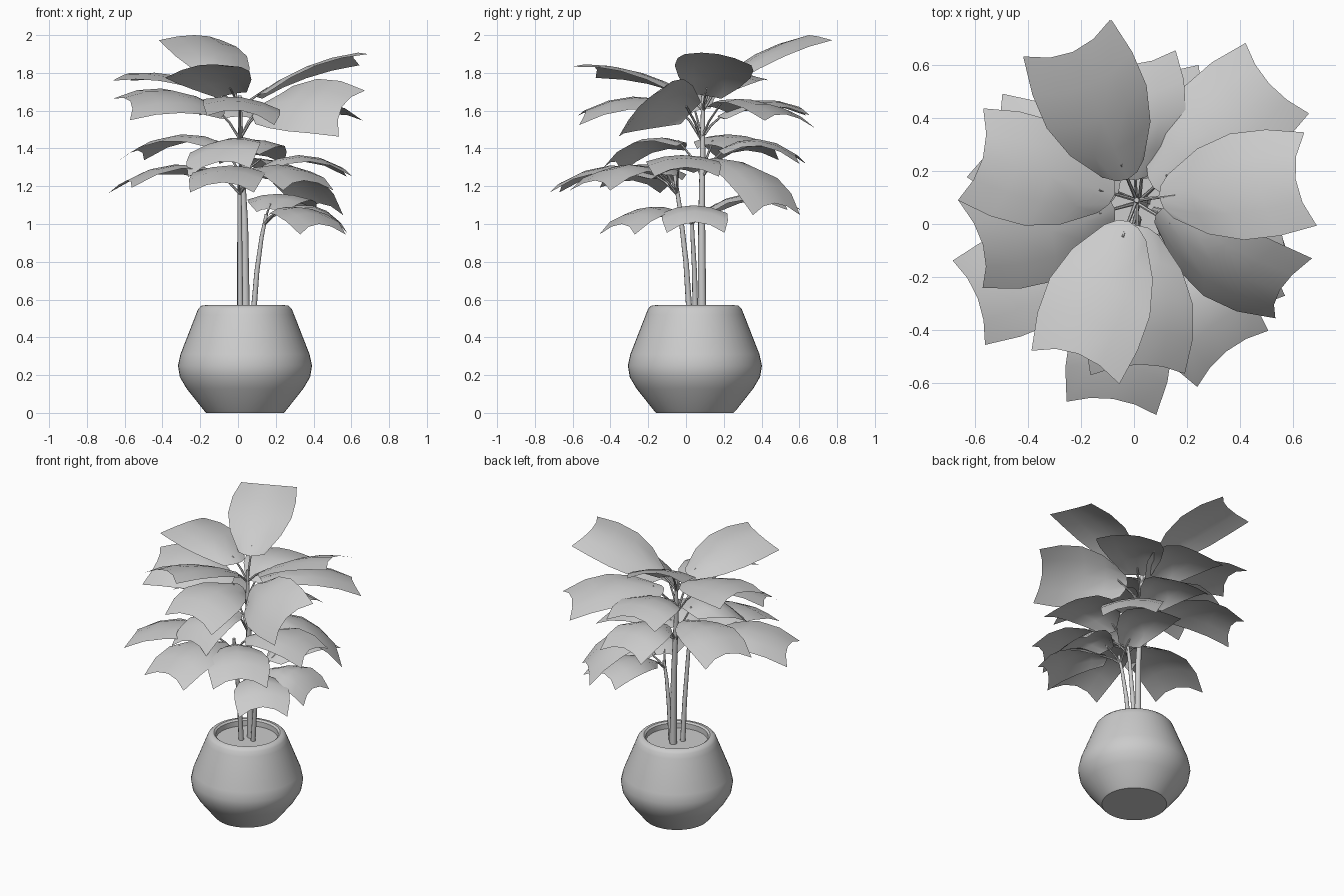
import bpy, bmesh, math
from mathutils import Vector

if "Cube" in bpy.data.objects:
    bpy.data.objects.remove(bpy.data.objects["Cube"])

CX, CY = 0.037, 0.047          # pot axis


def finish(name, bm, angle=None):
    me = bpy.data.meshes.new(name)
    bm.to_mesh(me)
    bm.free()
    ob = bpy.data.objects.new(name, me)
    bpy.context.collection.objects.link(ob)
    bpy.ops.object.select_all(action='DESELECT')
    bpy.context.view_layer.objects.active = ob
    ob.select_set(True)
    if angle:
        bpy.ops.object.shade_smooth_by_angle(angle=math.radians(angle))
    else:
        bpy.ops.object.shade_smooth()
    return ob


def lathe(name, profile, steps=48):
    bm = bmesh.new()
    vs = [bm.verts.new((r, 0, z)) for r, z in profile]
    es = [bm.edges.new(p) for p in zip(vs, vs[1:])]
    bmesh.ops.spin(bm, geom=vs + es, axis=(0, 0, 1), cent=(0, 0, 0),
                   angle=math.tau, steps=steps, use_duplicate=False)
    bmesh.ops.remove_doubles(bm, verts=bm.verts, dist=1e-4)
    bmesh.ops.recalc_face_normals(bm, faces=bm.faces)
    ob = finish(name, bm, 40)
    ob.location = (CX, CY, 0)
    return ob


def tube(name, points, r0, r1, sides=8):
    # tapered round stalk along a path
    bm = bmesh.new()
    pts = [Vector(p) for p in points]
    rings = []
    for i, p in enumerate(pts):
        d = (pts[min(i + 1, len(pts) - 1)] - pts[max(i - 1, 0)]).normalized()
        a = d.cross(Vector((0.3, 1, 0.1))).normalized()
        b = d.cross(a)
        r = r0 + (r1 - r0) * i / (len(pts) - 1)
        rings.append([bm.verts.new(p + r * (a * math.cos(t) + b * math.sin(t)))
                      for t in (math.tau * k / sides for k in range(sides))])
    for lo, hi in zip(rings, rings[1:]):
        for k in range(sides):
            m = (k + 1) % sides
            bm.faces.new((lo[k], lo[m], hi[m], hi[k]))
    bm.faces.new(rings[0])
    bm.faces.new(rings[-1])
    bmesh.ops.recalc_face_normals(bm, faces=bm.faces)
    return finish(name, bm, 50)


HALF_WIDTHS = [0.085, 0.165, 0.205, 0.205, 0.18]


def leaf(name, base, tip, dz, arch, scale=1.0):
    # low-poly arched blade; dz lifts the left edge over the right one
    f = (tip - base).normalized()
    s = f.cross(Vector((0, 0, 1))).normalized()
    s = (s - Vector((0, 0, dz / 0.36))).normalized()
    n = s.cross(f).normalized()
    length = (tip - base).length
    bm = bmesh.new()
    rows = []
    for i, w in enumerate(HALF_WIDTHS):
        u = i / 4
        row = []
        for j in range(5):
            v = j / 2 - 1
            row.append(bm.verts.new(
                base + f * (length * u + 0.04 * v * v)
                + s * (v * w * scale)
                + n * (arch * 4 * u * (1 - u) - 0.05 * v * v * (0.4 + 0.6 * u))))
        rows.append(row)
    for a, b in zip(rows, rows[1:]):
        for j in range(4):
            bm.faces.new((a[j], a[j + 1], b[j + 1], b[j]))
    bmesh.ops.recalc_face_normals(bm, faces=bm.faces)
    return finish(name, bm)


# pot and soil
lathe("pot", [(0, 0), (0.205, 0), (0.215, 0.01), (0.31, 0.13), (0.345, 0.19),
              (0.355, 0.25), (0.342, 0.31), (0.26, 0.52), (0.248, 0.55),
              (0.232, 0.567), (0.21, 0.57), (0.198, 0.56), (0.195, 0.49)])
lathe("soil", [(0, 0.525), (0.197, 0.525)])

# stems
tube("tall_stem", [(0.04, 0.085, 0.5), (0.035, 0.083, 1.0),
                   (0.015, 0.088, 1.4), (0.01, 0.09, 1.68)], 0.024, 0.01)
tube("front_stem", [(0.012, 0.02, 0.5), (0.01, 0.0, 0.8),
                    (0.008, -0.035, 1.1), (0.01, -0.06, 1.26)], 0.017, 0.01)
tube("right_stem", [(0.08, 0.05, 0.5), (0.1, 0.045, 0.75),
                    (0.125, 0.035, 0.93), (0.15, 0.03, 1.05)], 0.016, 0.009)

# leaf tiers: hub, arch, width scale, then (tip x, y, z, base z, edge tilt)
TIERS = {
    "top": ((0.01, 0.09, 1.6), 0.035, 1.0, [
        (-0.23, 0.65, 2.00, 1.74, 0.0),
        (0.61, 0.17, 1.90, 1.68, -0.06),
        (-0.21, -0.49, 1.84, 1.69, 0.06),
        (-0.57, 0.25, 1.80, 1.70, 0.0)]),
    "upper": ((0.01, 0.08, 1.45), 0.06, 1.0, [
        (0.51, 0.53, 1.58, 1.62, -0.04),
        (0.55, -0.25, 1.62, 1.60, 0.33),
        (-0.57, -0.08, 1.65, 1.60, -0.12),
        (-0.02, 0.60, 1.62, 1.57, 0.0),
        (0.02, -0.53, 1.60, 1.62, -0.05)]),
    "middle": ((0.02, 0.085, 1.25), 0.07, 0.95, [
        (-0.53, 0.32, 1.39, 1.42, 0.0),
        (-0.10, -0.37, 1.33, 1.43, 0.05),
        (0.07, 0.58, 1.37, 1.39, 0.0),
        (0.43, 0.47, 1.11, 1.35, 0.0)]),
    "lower": ((0.01, -0.05, 1.16), 0.07, 0.95, [
        (-0.08, -0.66, 1.22, 1.26, 0.0),
        (-0.59, -0.28, 1.23, 1.26, 0.03),
        (0.55, 0.0, 1.30, 1.29, 0.0),
        (0.35, -0.48, 1.23, 1.26, 0.0)]),
    "bottom": ((0.14, 0.03, 1.0), 0.06, 0.85, [
        (0.43, -0.34, 1.00, 1.06, 0.0),
        (0.54, 0.05, 1.01, 1.07, 0.0),
        (0.26, 0.53, 1.12, 1.08, 0.0)]),
}
for tier, (hub, arch, scale, rows) in TIERS.items():
    hub = Vector(hub)
    for i, (x, y, z, bz, dz) in enumerate(rows):
        tip = Vector((x, y, z))
        out = Vector((x - hub.x, y - hub.y, 0)).normalized()
        base = Vector((hub.x, hub.y, bz)) + out * 0.085
        leaf(f"{tier}_leaf_{i + 1}", base, tip, dz, arch, scale)
        # leaf stalk runs a little way under the blade
        end = base.lerp(tip, 0.12) + Vector((0, 0, arch * 0.35))
        mid = (hub + end) / 2 - out * 0.015
        tube(f"{tier}_stalk_{i + 1}", [hub, mid, end], 0.008, 0.005, 6)
